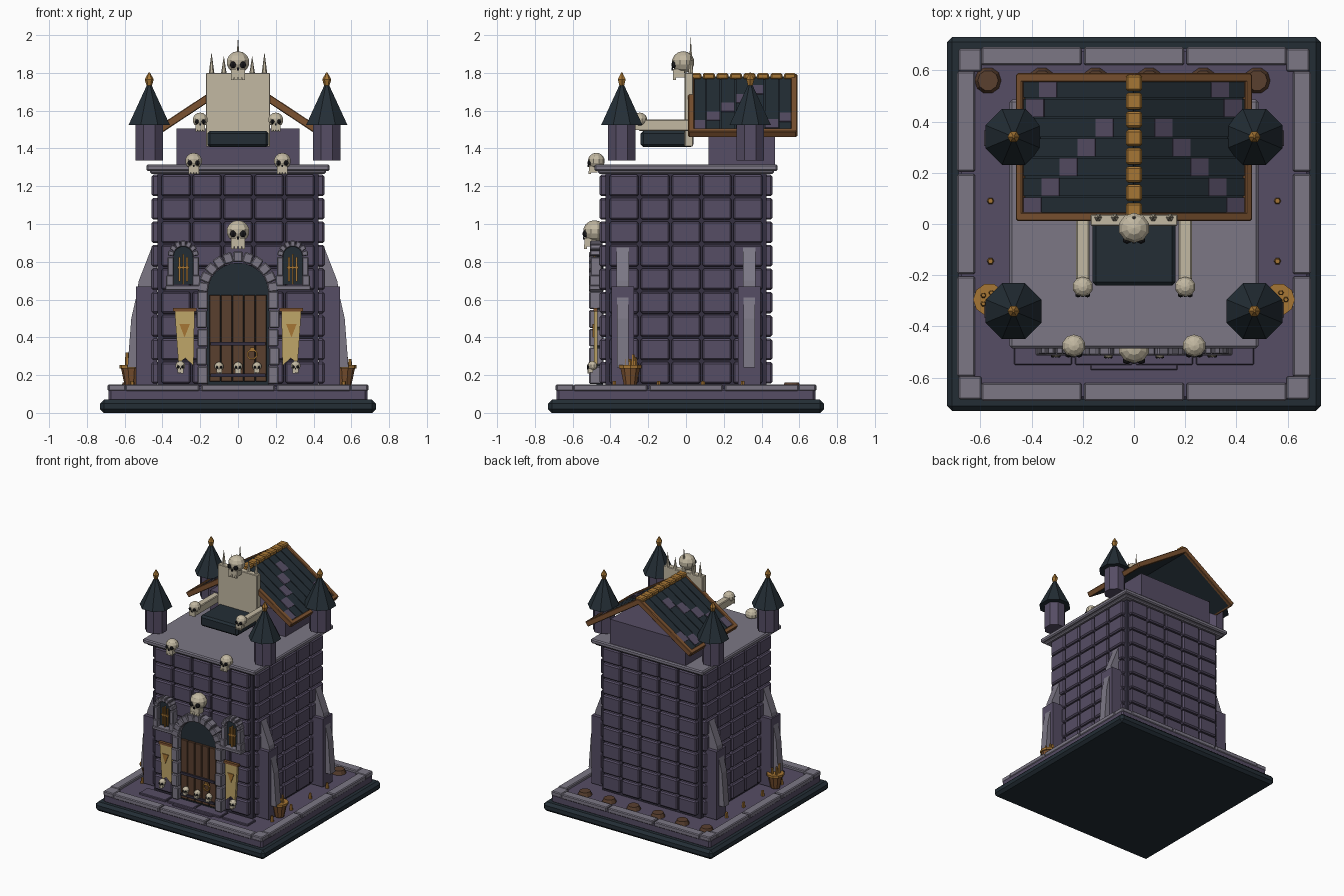
import bpy, bmesh, math
from math import sin, cos, pi
from mathutils import Matrix, Vector

if "Cube" in bpy.data.objects:
    bpy.data.objects.remove(bpy.data.objects["Cube"])


def material(name, *rgb):
    m = bpy.data.materials.new(name)
    m.use_nodes = True
    m.diffuse_color = (*rgb, 1)
    m.node_tree.nodes["Principled BSDF"].inputs["Base Color"].default_value = (*rgb, 1)
    return m


WALL = material("purple wall", .092, .074, .128)
SEAM = material("dark mortar", .035, .03, .052)
STONE = material("grey stone", .2, .185, .235)
SLATE = material("dark slate", .017, .027, .036)
BONE = material("bone", .54, .48, .36)
TIMBER = material("roof timber", .2, .085, .03)
GOLD = material("old gold", .38, .18, .035)
DOOR = material("door wood", .1, .05, .028)
CLOTH = material("banner cloth", .52, .38, .14)
BLACK = material("socket black", .01, .01, .012)


class Part:
    """Collects simple solids into one named object."""

    def __init__(self, name, *mats):
        self.name, self.mats, self.bm = name, mats, bmesh.new()

    def tag(self, verts, mi):
        for f in {f for v in verts for f in v.link_faces}:
            f.material_index = mi

    def box(self, c, size, m=Matrix(), mi=0):
        mat = m @ Matrix.Translation(c) @ Matrix.Diagonal((*size, 1))
        self.tag(bmesh.ops.create_cube(self.bm, size=1, matrix=mat)["verts"], mi)

    def cone(self, c, r1, r2, h, n=8, mi=0, rot=Matrix()):
        mat = Matrix.Translation(c) @ rot @ Matrix.Translation((0, 0, h / 2)) @ Matrix.Rotation(pi / n, 4, 'Z')
        self.tag(bmesh.ops.create_cone(self.bm, cap_ends=True, segments=n, radius1=r1,
                                       radius2=r2, depth=h, matrix=mat)["verts"], mi)

    def ball(self, c, size, mi=0, n=10):
        mat = Matrix.Translation(c) @ Matrix.Diagonal((*size, 1))
        self.tag(bmesh.ops.create_uvsphere(self.bm, u_segments=n, v_segments=7, radius=1, matrix=mat)["verts"], mi)

    def prism(self, pts, y0, y1, mi=0):
        a, b = ([self.bm.verts.new((x, y, z)) for x, z in pts] for y in (y0, y1))
        self.bm.faces.new(a)
        self.bm.faces.new(b[::-1])
        for i in range(len(a)):
            j = (i + 1) % len(a)
            self.bm.faces.new((a[i], b[i], b[j], a[j]))
        self.tag(a + b, mi)

    def done(self, bevel=0):
        bmesh.ops.recalc_face_normals(self.bm, faces=self.bm.faces)
        me = bpy.data.meshes.new(self.name)
        self.bm.to_mesh(me)
        self.bm.free()
        for m in self.mats:
            me.materials.append(m)
        ob = bpy.data.objects.new(self.name, me)
        bpy.context.collection.objects.link(ob)
        if bevel:
            mod = ob.modifiers.new("bevel", 'BEVEL')
            mod.width, mod.segments = bevel, 1
        return ob


def skull(name, x, y, z, h):
    p = Part(name, BONE, BLACK)
    p.ball((x, y, z + .61 * h), (.42 * h, .4 * h, .39 * h))
    p.box((x, y - .15 * h, z + .22 * h), (.5 * h, .4 * h, .3 * h))
    for s in (-1, 1):
        p.ball((x + s * .18 * h, y - .33 * h, z + .52 * h), (.12 * h, .09 * h, .12 * h), 1, 6)
    p.box((x, y - .38 * h, z + .37 * h), (.08 * h, .05 * h, .1 * h), mi=1)
    for i in (-1.5, -.5, .5, 1.5):
        p.box((x + i * .13 * h, y - .31 * h, z + .07 * h), (.1 * h, .1 * h, .16 * h))
    p.done()


def arch_points(x, zc, r, z0, n=12):
    return [(x - r, z0), (x + r, z0)] + [(x + r * cos(i * pi / n), zc + r * sin(i * pi / n)) for i in range(n + 1)]


def arch_blocks(p, x, zc, r, w, depth, y, n):
    for i in range(n):
        t = pi * (i + .5) / n
        m = Matrix.Translation((x, y, zc)) @ Matrix.Rotation(-t, 4, 'Y')
        p.box((r + w / 2, 0, 0), (w, depth, pi * (r + w * .6) / n - .004), m)


# Ground: plinth, terrace and kerb stones
p = Part("plinth", SLATE); p.box((0, 0, .035), (1.46, 1.46, .07)); p.done(.02)
p = Part("terrace", WALL); p.box((0, 0, .095), (1.37, 1.37, .07)); p.done(.012)
p = Part("kerb_stones", STONE)
for k in range(4):
    m = Matrix.Rotation(k * pi / 2, 4, 'Z')
    for x in (-.4, 0, .4):
        p.box((x, -.655, .133), (.39, .07, .036), m)
    p.box((.64, -.64, .133), (.09, .09, .036), m)
p.done(.006)
p = Part("front_paving", WALL)
for x in (-.355, -.118, .118, .355):
    p.box((x, -.5, .135), (.225, .1, .02))
p.box((0, -.54, .13), (.34, .06, .02))
p.done(.004)
p = Part("ground_discs", DOOR, GOLD)
for i in range(6):
    p.cone((-.57 + .21 * i, .56, .13), .052, .04, .03, 10)
for s in (-1, 1):
    for y in (-.38, -.145, .09, .3):
        p.cone((s * .56, y, .13), .014, .01, .04, 6, 1)
p.done()

# Tower: mortar core and brick panels
p = Part("tower_core", SEAM); p.box((0, 0, .7), (.85, .85, 1.14)); p.done()
p = Part("wall_bricks", WALL)
for k in range(4):
    m = Matrix.Rotation(k * pi / 2, 4, 'Z')
    for c in range(5):
        for r in range(9):
            p.box((.164 * (c - 2), -.43, .212 + .124 * r), (.154, .054, .114), m)
p.done(.009)
p = Part("cornice", STONE)
p.box((0, 0, 1.277), (.93, .93, .025))
p.box((0, 0, 1.298), (.97, .97, .035))
p.done(.008)

# Buttresses with sloping stone caps
for s in (-1, 1):
    for y, end in ((-.335, "front"), (.335, "back")):
        p = Part(f"{'left' if s > 0 else 'right'}_{end}_buttress", WALL, STONE)
        p.box((s * .485, y, .405), (.11, .12, .53))
        p.prism([(s * .43, .67), (s * .53, .67), (s * .525, .7), (s * .455, .88), (s * .43, .88)], y - .032, y + .032, 1)
        p.prism([(s * .53, .24), (s * .585, .24), (s * .565, .5), (s * .54, .61), (s * .53, .61)], y - .03, y + .03, 1)
        p.done()

# Doorway
p = Part("door_recess", SLATE); p.prism(arch_points(0, .63, .165, .15), -.475, -.44); p.done()
p = Part("door_planks", DOOR)
for i in range(5):
    p.box((.061 * (i - 2), -.478, .395), (.057, .025, .46))
p.done(.003)
p = Part("door_surround", STONE)
arch_blocks(p, 0, .64, .158, .056, .075, -.475, 11)
for s in (-1, 1):
    for i in range(5):
        p.box((s * (.186 + .006 * (i % 2)), -.475, .2 + .099 * i), (.056, .075, .094))
p.done(.006)
p = Part("door_bars", SEAM, GOLD)
for z in (.365, .2):
    p.box((0, -.495, z), (.29, .015, .018))
for i in range(8):
    t = Matrix.Translation((.075, -.497, .31)) @ Matrix.Rotation(i * pi / 4, 4, 'Y')
    p.box((.024, 0, 0), (.008, .012, .022), t, 1)
p.box((.075, -.495, .335), (.025, .018, .02), mi=1)
p.done()
for i, x in enumerate((-.1, 0, .1)):
    skull(f"door_skull_{i + 1}", x, -.5, .21, .06)
skull("arch_skull", 0, -.485, .87, .15)

# Windows, banners, skulls and braziers on both sides
for s, side in ((1, "left"), (-1, "right")):
    p = Part(side + "_window", SLATE, GOLD)
    p.prism(arch_points(s * .29, .83, .052, .68), -.475, -.44)
    for i in (-1, 0, 1):
        p.box((s * .29 + i * .02, -.485, .76), (.009, .012, .13 + .03 * (i == 0)), mi=1)
    p.box((s * .29, -.487, .77), (.06, .01, .012), mi=1)
    p.done()
    p = Part(side + "_window_frame", STONE)
    arch_blocks(p, s * .29, .83, .05, .032, .065, -.475, 7)
    for e in (-1, 1):
        p.box((s * .29 + e * .067, -.475, .775), (.032, .06, .1))
        p.box((s * .29 + e * .07, -.475, .7), (.042, .07, .055))
    p.box((s * .29, -.475, .662), (.19, .075, .025))
    p.done(.004)

    p = Part(side + "_banner", CLOTH, TIMBER, GOLD)
    p.prism([(s * x, z) for x, z in ((.23, .54), (.335, .54), (.322, .35), (.315, .26), (.28, .29), (.235, .25))], -.488, -.468)
    p.box((s * .282, -.48, .545), (.125, .022, .018), mi=1)
    p.prism([(s * x, z) for x, z in ((.255, .47), (.31, .47), (.283, .4))], -.494, -.488, 2)
    p.done()
    skull(side + "_banner_skull", s * .305, -.495, .21, .065)
    skull(side + "_cornice_skull", s * .235, -.475, 1.265, .112)

    p = Part(side + "_brazier", TIMBER, GOLD)
    p.cone((s * .565, -.295, .14), .034, .055, .1, 10)
    p.cone((s * .565, -.295, .235), .063, .063, .018, 10, 1)
    for i in range(5):
        t = i * 2 * pi / 5
        p.cone((s * .565 + .028 * cos(t), -.295 + .028 * sin(t), .24), .012, .008, .045 + .012 * (i % 4), 6, 1)
    p.done()

# Corner turrets
for x, side in ((.47, "left"), (-.47, "right")):
    for y, end in ((-.34, "front"), (.34, "back")):
        p = Part(f"{side}_{end}_turret", WALL, SLATE, GOLD)
        p.cone((x, y, 1.335), .079, .079, .2)
        p.cone((x, y, 1.525), .118, .006, .225, mi=1)
        p.cone((x, y, 1.725), .012, .024, .04, 6, 2)
        p.cone((x, y, 1.765), .024, .004, .037, 6, 2)
        p.done()

# Upper house and pitched roof
p = Part("upper_house", WALL); p.box((0, .295, 1.405), (.65, .35, .2)); p.done()
slope = math.atan(.66)
length = .44 / cos(slope)
deck, tiles, trim = Part("roof_deck", SLATE), Part("roof_tiles", SLATE, WALL), Part("roof_trim", TIMBER)
accents = (.33, .38, .11, .18, .25, .32, .39)
for s in (-1, 1):
    m = Matrix.Translation((0, .3, 1.775)) @ Matrix.Diagonal((s, 1, 1, 1)) @ Matrix.Rotation(slope, 4, 'Y')
    deck.box((length / 2, 0, -.012), (length, .53, .02), m)
    for i, a in enumerate(accents):
        y = .23 - .077 * i
        tiles.box((length / 2, y, .002), (length, .071, .012), m)
        tiles.box((a / cos(slope), y, .005), (.082, .071, .014), m, 1)
    for y in (-.272, .272):
        trim.box((length / 2, y, -.002), (length + .02, .034, .04), m)
    trim.box((length, 0, -.002), (.03, .57, .04), m)
deck.done(); tiles.done(); trim.done(.004)
p = Part("ridge_caps", GOLD)
for i in range(8):
    p.box((0, .05 + .0715 * i, 1.782), (.064, .064, .034))
p.done(.008)

# Throne
p = Part("throne_back", BONE); p.box((0, .015, 1.605), (.34, .045, .39)); p.done(.004)
p = Part("throne_seat", SLATE); p.box((0, -.1, 1.45), (.325, .28, .085)); p.done(.014)
p = Part("throne_arms", BONE)
for s in (-1, 1):
    p.box((s * .2, -.11, 1.522), (.052, .28, .06))
p.done(.005)
p = Part("throne_spikes", BONE)
for x, h in ((-.14, .12), (-.075, .1), (0, .2), (.075, .1), (.14, .12)):
    p.cone((x, .025, 1.79), .016, 0, h, 6)
p.done()
skull("throne_skull", 0, -.015, 1.765, .15)
for s, side in ((1, "left"), (-1, "right")):
    skull(side + "_arm_skull", s * .2, -.245, 1.49, .1)
